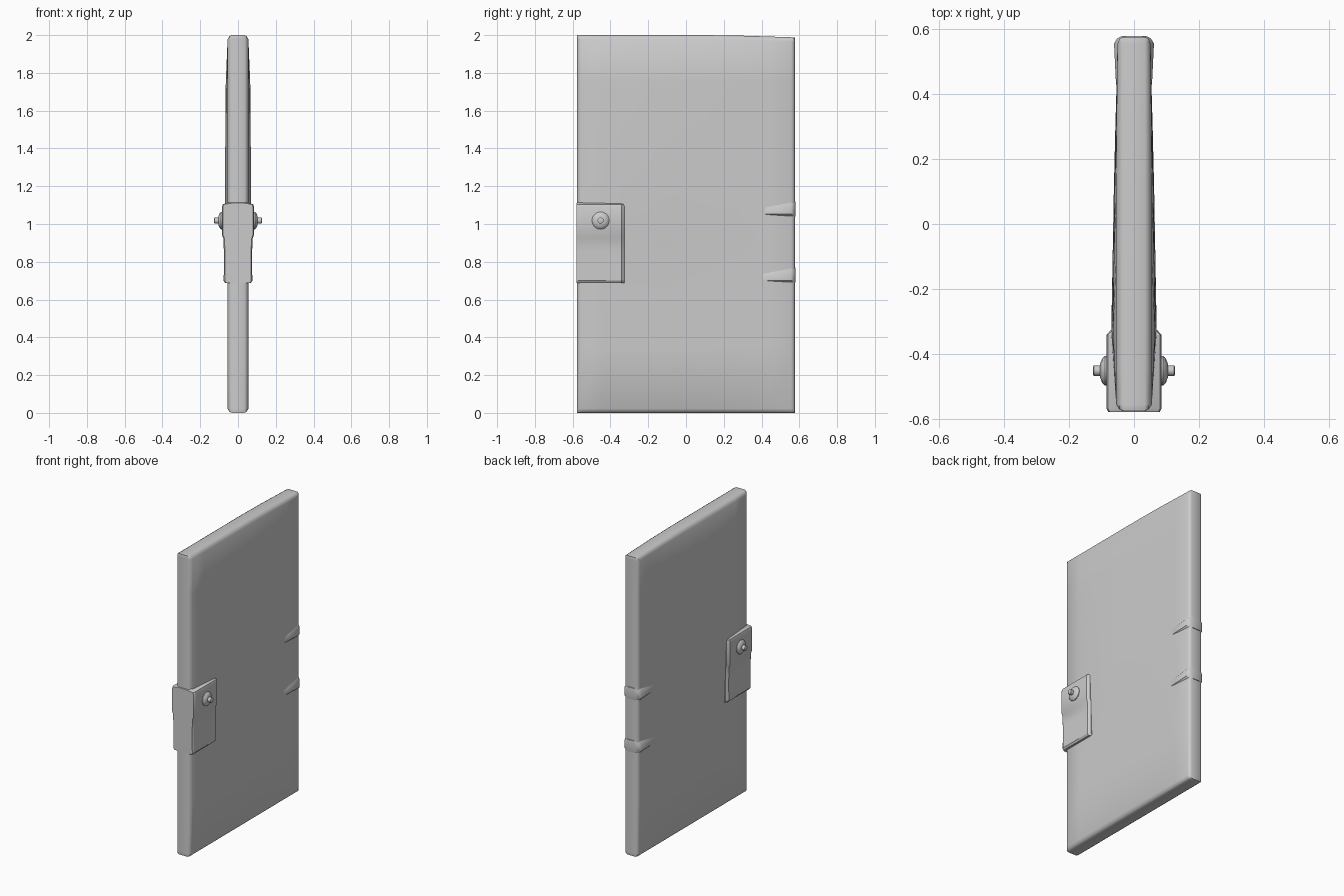
import bpy, bmesh, math

if "Cube" in bpy.data.objects:
    bpy.data.objects.remove(bpy.data.objects["Cube"])

grey = bpy.data.materials.new("grey")
grey.diffuse_color = (0.6, 0.6, 0.6, 1)
grey.use_nodes = True
grey.node_tree.nodes["Principled BSDF"].inputs["Base Color"].default_value = grey.diffuse_color


def make(name, verts, faces, angle=35):
    me = bpy.data.meshes.new(name)
    me.from_pydata(verts, [], faces)
    bm = bmesh.new()
    bm.from_mesh(me)
    bmesh.ops.recalc_face_normals(bm, faces=bm.faces)
    bm.to_mesh(me)
    bm.free()
    me.materials.append(grey)
    ob = bpy.data.objects.new(name, me)
    bpy.context.collection.objects.link(ob)
    bpy.ops.object.select_all(action='DESELECT')
    ob.select_set(True)
    bpy.context.view_layer.objects.active = ob
    bpy.ops.object.shade_smooth_by_angle(angle=math.radians(angle))
    return ob


def loft(name, rings, angle=35):
    """Join equal-length closed rings and cap both ends."""
    n = len(rings[0])
    verts = [p for r in rings for p in r]
    faces = [(k*n + i, k*n + (i+1) % n, (k+1)*n + (i+1) % n, (k+1)*n + i)
             for k in range(len(rings)-1) for i in range(n)]
    faces += [tuple(range(n)), tuple((len(rings)-1)*n + i for i in range(n))]
    return make(name, verts, faces, angle)


def lerp(t, pts):
    """Piecewise-linear lookup."""
    if t <= pts[0][0]:
        return pts[0][1]
    for (a, va), (b, vb) in zip(pts, pts[1:]):
        if t <= b:
            return va + (vb - va) * (t - a) / (b - a)
    return pts[-1][1]


# Door slab: rounded rim, faces swelling slightly towards the lock
ys = [-0.576, -0.571, -0.556, -0.44, -0.33, -0.1, 0.1, 0.3, 0.45, 0.556, 0.571, 0.576]
zs = [0, 0.006, 0.022, 0.35, 0.69, 0.9, 1.1, 1.4, 1.75, 1.978, 1.994, 2.0]
ny, nz = len(ys), len(zs)


def half(i, j):
    d = min(i, j, ny-1-i, nz-1-j)
    if d < 2:
        return (0.034, 0.045)[d]
    y, z = ys[i], zs[j]
    by = lerp(y, [(-0.556, 0), (-0.33, 1), (0.5, 0)])
    bz = lerp(z, [(0.69, 0), (1.1, 1), (1.75, 0.65), (1.978, 0)])
    return lerp(y, [(0.2, 0.055), (0.556, 0.051)]) + 0.015 * by * bz


verts, faces = [], []
for s in (-1, 1):
    for i in range(ny):
        for j in range(nz):
            z = zs[j]
            if z > 1.9:      # top edge drops a little towards the hinge side
                z -= lerp(ys[i], [(0.2, 0), (0.576, 0.012)])
            verts.append((s * half(i, j), ys[i], z))
N = ny * nz
for o in (0, N):
    faces += [(o+i*nz+j, o+i*nz+j+1, o+(i+1)*nz+j+1, o+(i+1)*nz+j)
              for i in range(ny-1) for j in range(nz-1)]
rim = ([i*nz for i in range(ny)] + [(ny-1)*nz + j for j in range(1, nz)]
       + [i*nz + nz-1 for i in range(ny-2, -1, -1)] + list(range(nz-2, 0, -1)))
faces += [(a, b, b+N, a+N) for a, b in zip(rim, rim[1:] + rim[:1])]
make("door_slab", verts, faces, 50)

# Lock case wrapped round the front edge, with a hollowed lower panel
prof = [(0.040, 1.118), (0.080, 1.104), (0.085, 1.09), (0.085, 0.942), (0.078, 0.925),
        (0.075, 0.86), (0.0745, 0.78), (0.076, 0.70), (0.068, 0.688)]
rings = []
for y, inset, top in ((-0.580, 0.006, 0.008), (-0.568, 0, 0), (-0.342, 0, 0), (-0.326, 0.014, 0.01)):
    right = [(max(x - inset, 0.03), y, min(z, 1.118 - top)) for x, z in prof]
    rings.append(right + [(-x, yy, z) for x, yy, z in reversed(right)])
loft("lock_case", rings, 25)

# Knobs with a centre pin, one per side
knob = [(0.07, 0.046), (0.089, 0.046), (0.098, 0.038), (0.104, 0.022), (0.104, 0.016),
        (0.124, 0.016), (0.126, 0.013)]
for s, side in ((1, "right"), (-1, "left")):
    loft("knob_" + side, [[(s*x, -0.452 + r*math.cos(k*math.tau/20), 1.018 + r*math.sin(k*math.tau/20))
                           for k in range(20)] for x, r in knob])

# Hinges: tapering ridges that wrap the back edge
for z0, label in ((1.04, "upper"), (0.69, "lower")):
    rings = []
    for y, x, h in ((0.33, 0.046, 0.055), (0.45, 0.0565, 0.068), (0.556, 0.0615, 0.08),
                    (0.572, 0.052, 0.08), (0.580, 0.036, 0.078)):
        right = [(x - 0.014, y, z0 + h), (x, y, z0 + h*0.72), (x, y, z0 + 0.012), (x - 0.012, y, z0)]
        rings.append(right + [(-a, b, c) for a, b, c in reversed(right)])
    loft(label + "_hinge", rings, 40)
